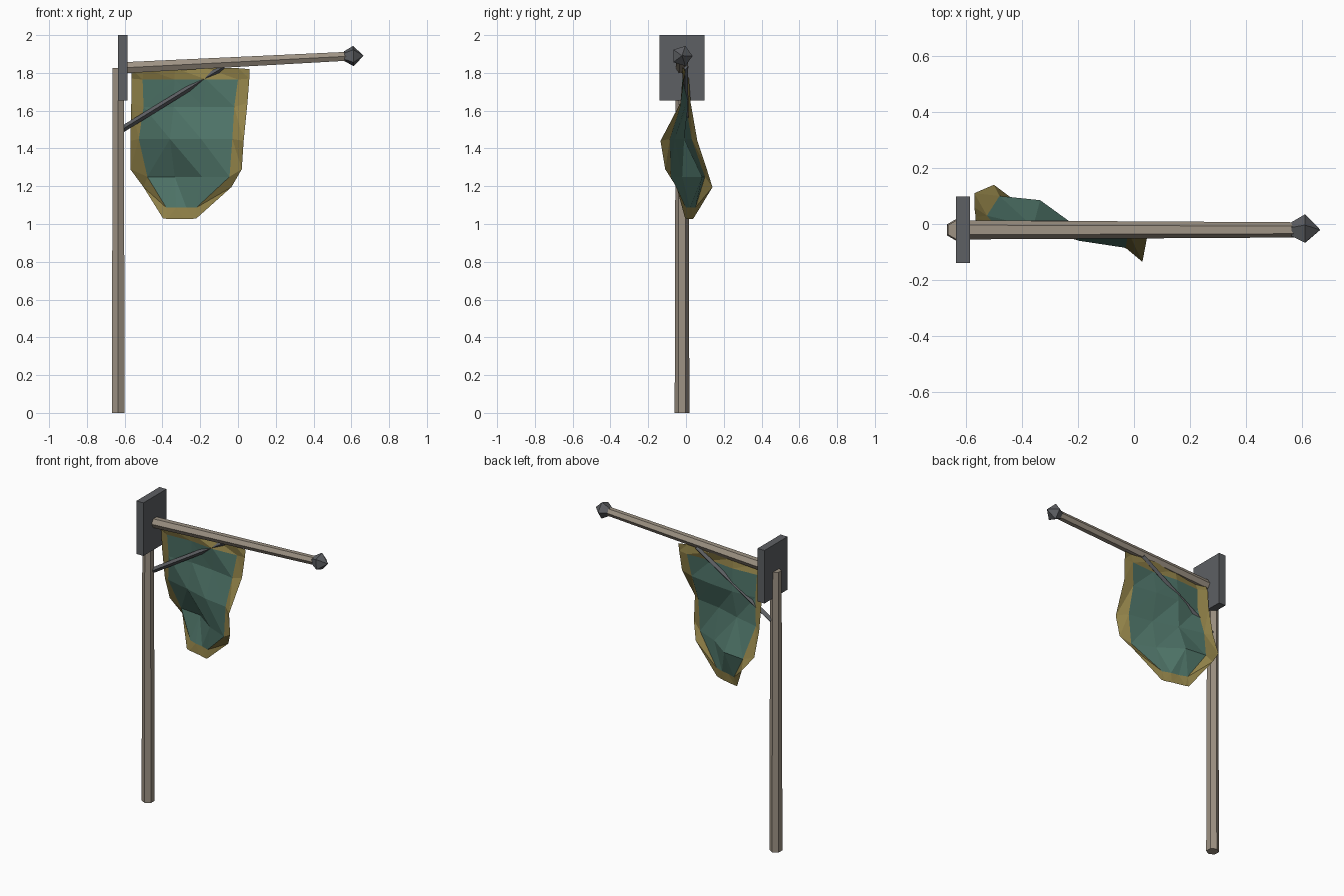
import bpy, bmesh, math
from mathutils import Vector

if "Cube" in bpy.data.objects:
    bpy.data.objects.remove(bpy.data.objects["Cube"])


def material(name, rgb):
    m = bpy.data.materials.new(name)
    m.diffuse_color = (*rgb, 1)
    m.use_nodes = True
    m.node_tree.nodes["Principled BSDF"].inputs["Base Color"].default_value = m.diffuse_color
    return m


WOOD = material("wood", (0.34, 0.29, 0.23))
IRON = material("iron", (0.11, 0.115, 0.125))
TEAL = material("teal_cloth", (0.075, 0.17, 0.135))
GOLD = material("gold_trim", (0.28, 0.22, 0.065))


def finish(name, bm, *mats):
    me = bpy.data.meshes.new(name)
    bm.to_mesh(me)
    bm.free()
    ob = bpy.data.objects.new(name, me)
    bpy.context.collection.objects.link(ob)
    for m in mats:
        me.materials.append(m)
    return ob


def bar(name, start, end, stations, sides, mat):
    """Faceted bar from start to end; stations are (fraction, radius)."""
    a, b = Vector(start), Vector(end)
    u = Vector((0, 1, 0))
    v = (b - a).normalized().cross(u)
    bm = bmesh.new()
    rings = []
    for t, r in stations:
        c = a.lerp(b, t)
        angles = [2 * math.pi * i / sides for i in range(sides)]
        rings.append([bm.verts.new(c + r * (u * math.cos(k) + v * math.sin(k)))
                      for k in angles])
    for lo, hi in zip(rings, rings[1:]):
        for i in range(sides):
            j = (i + 1) % sides
            bm.faces.new((lo[i], lo[j], hi[j], hi[i]))
    bm.faces.new(rings[0][::-1])
    bm.faces.new(rings[-1])
    bmesh.ops.remove_doubles(bm, verts=bm.verts, dist=1e-5)
    bmesh.ops.recalc_face_normals(bm, faces=bm.faces)
    return finish(name, bm, mat)


Y = -0.021
# upright, arm, diagonal brace and end knob
bar("post", (-0.634, Y, 0), (-0.634, Y, 1.825), [(0, 0.039), (1, 0.034)], 6, WOOD)
bar("arm", (-0.61, Y, 1.827), (0.60, Y, 1.889), [(0, 0.034), (1, 0.027)], 6, WOOD)
bar("brace", (-0.615, -0.004, 1.50), (-0.075, -0.004, 1.832),
    [(0, 0.017), (1, 0.015)], 4, IRON)
bar("end_knob", (0.563, Y, 1.888), (0.665, Y, 1.891),
    [(0, 0.028), (0.47, 0.056), (1, 0)], 5, IRON)

# mounting plate
bm = bmesh.new()
bmesh.ops.create_cube(bm, size=1)
for v in bm.verts:
    v.co = Vector((-0.61 + v.co.x * 0.05, Y + v.co.y * 0.237, 1.827 + v.co.z * 0.346))
finish("mounting_plate", bm, IRON)

# banner rows: edge z, inner z, (left, inner left, inner right, right) x, y across
rows = [
    (1.82, 1.825, (-0.565, -0.50, 0.00, 0.062), (-0.01, -0.03, -0.01, 0.0, -0.02, -0.01)),
    (1.77, 1.765, (-0.565, -0.505, 0.00, 0.06), (0.015, -0.01, 0.0, -0.02, -0.01, -0.015)),
    (1.64, 1.62, (-0.565, -0.50, -0.02, 0.05), (0.025, 0.0, 0.01, -0.005, -0.03, -0.03)),
    (1.44, 1.45, (-0.57, -0.525, -0.03, 0.03), (0.06, 0.03, -0.01, -0.06, -0.085, -0.135)),
    (1.29, 1.25, (-0.57, -0.48, -0.045, 0.02), (0.11, 0.10, 0.085, -0.02, -0.08, -0.11)),
    (1.195, 1.087, (-0.50, -0.38, -0.22, -0.035), (0.14, 0.05, 0.03, 0.02, 0.0, -0.05)),
    (1.03, 1.027, (-0.397, -0.375, -0.24, -0.22), (0.04, 0.035, 0.025, 0.015, 0.0, -0.005)),
]
bm = bmesh.new()
grid = []
for z_edge, z_in, (x0, x1, x2, x3), ys in rows:
    step = (x2 - x1) / 3
    xs = (x0, x1, x1 + step, x2 - step, x2, x3)
    grid.append([bm.verts.new((x, y, z_edge if i in (0, 5) else z_in))
                 for i, (x, y) in enumerate(zip(xs, ys))])
for r in range(6):
    for c in range(5):
        f = bm.faces.new((grid[r][c], grid[r + 1][c], grid[r + 1][c + 1], grid[r][c + 1]))
        f.material_index = 1 if r in (0, 5) or c in (0, 4) else 0
bmesh.ops.triangulate(bm, faces=bm.faces)
finish("banner", bm, TEAL, GOLD)
